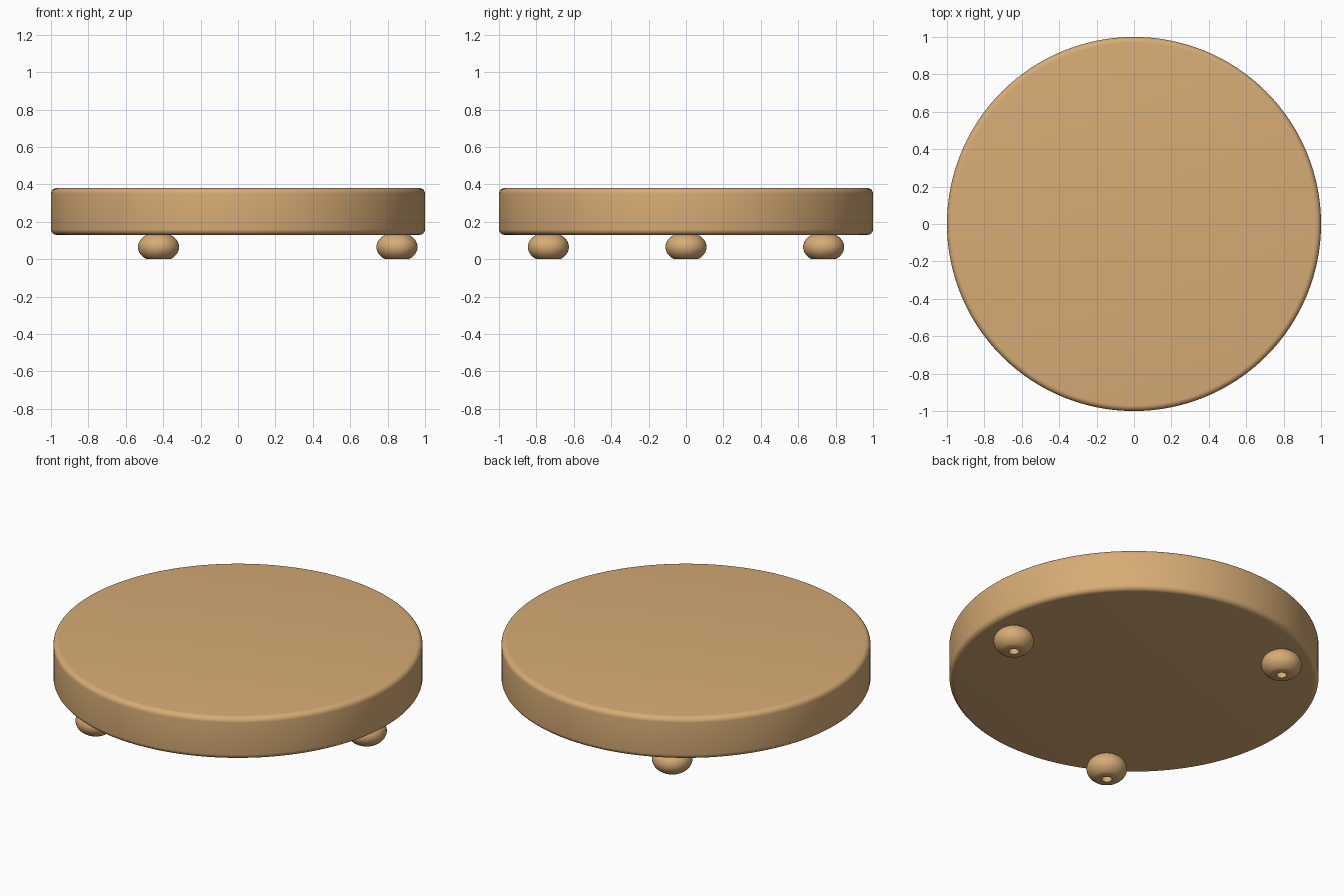
import bpy, bmesh, math

if "Cube" in bpy.data.objects:
    bpy.data.objects.remove(bpy.data.objects["Cube"])

wood = bpy.data.materials.new("light wood")
wood.diffuse_color = (0.68, 0.41, 0.18, 1)
wood.use_nodes = True
wood.node_tree.nodes["Principled BSDF"].inputs["Base Color"].default_value = wood.diffuse_color


def lathe(name, profile, segments, location=(0, 0, 0)):
    """Revolve (radius, z) points round z; radius 0 makes a pole."""
    bm = bmesh.new()
    verts = [bm.verts.new((r, 0, z)) for r, z in profile]
    edges = [bm.edges.new(pair) for pair in zip(verts, verts[1:])]
    bmesh.ops.spin(bm, geom=verts + edges, cent=(0, 0, 0), axis=(0, 0, 1),
                   angle=2 * math.pi, steps=segments, use_merge=False)
    bmesh.ops.remove_doubles(bm, verts=bm.verts, dist=1e-5)
    bmesh.ops.recalc_face_normals(bm, faces=bm.faces)
    mesh = bpy.data.meshes.new(name)
    bm.to_mesh(mesh)
    bm.free()
    obj = bpy.data.objects.new(name, mesh)
    obj.location = location
    bpy.context.collection.objects.link(obj)
    mesh.materials.append(wood)
    bpy.ops.object.select_all(action='DESELECT')
    obj.select_set(True)
    bpy.context.view_layer.objects.active = obj
    bpy.ops.object.shade_smooth_by_angle(angle=math.radians(35))
    return obj


# Round board with softened rims
low, high, soft = 0.13, 0.38, 0.03
arc = [math.radians(15 * i) for i in range(7)]
rim = [(1 - soft + soft * math.sin(a), low + soft - soft * math.cos(a)) for a in arc]
rim += [(1 - soft + soft * math.cos(a), high - soft + soft * math.sin(a)) for a in arc]
lathe("round_board", [(0, low)] + rim + [(0, high)], 128)

# Three drilled bead feet, flattened at top and bottom
limit = math.asin(0.065 / 0.08)
steps = [-limit + 2 * limit * i / 16 for i in range(17)]
bead = [(0.11 * math.cos(t), 0.065 + 0.08 * math.sin(t)) for t in steps]
bore = 0.028
bead = [(bore, 0)] + bead + [(bore, 0.13), (bore, 0)]
for i in range(3):
    a = math.radians(120 * i)
    lathe(f"bead_foot_{i + 1}", bead, 40, (0.85 * math.cos(a), 0.85 * math.sin(a), 0))
